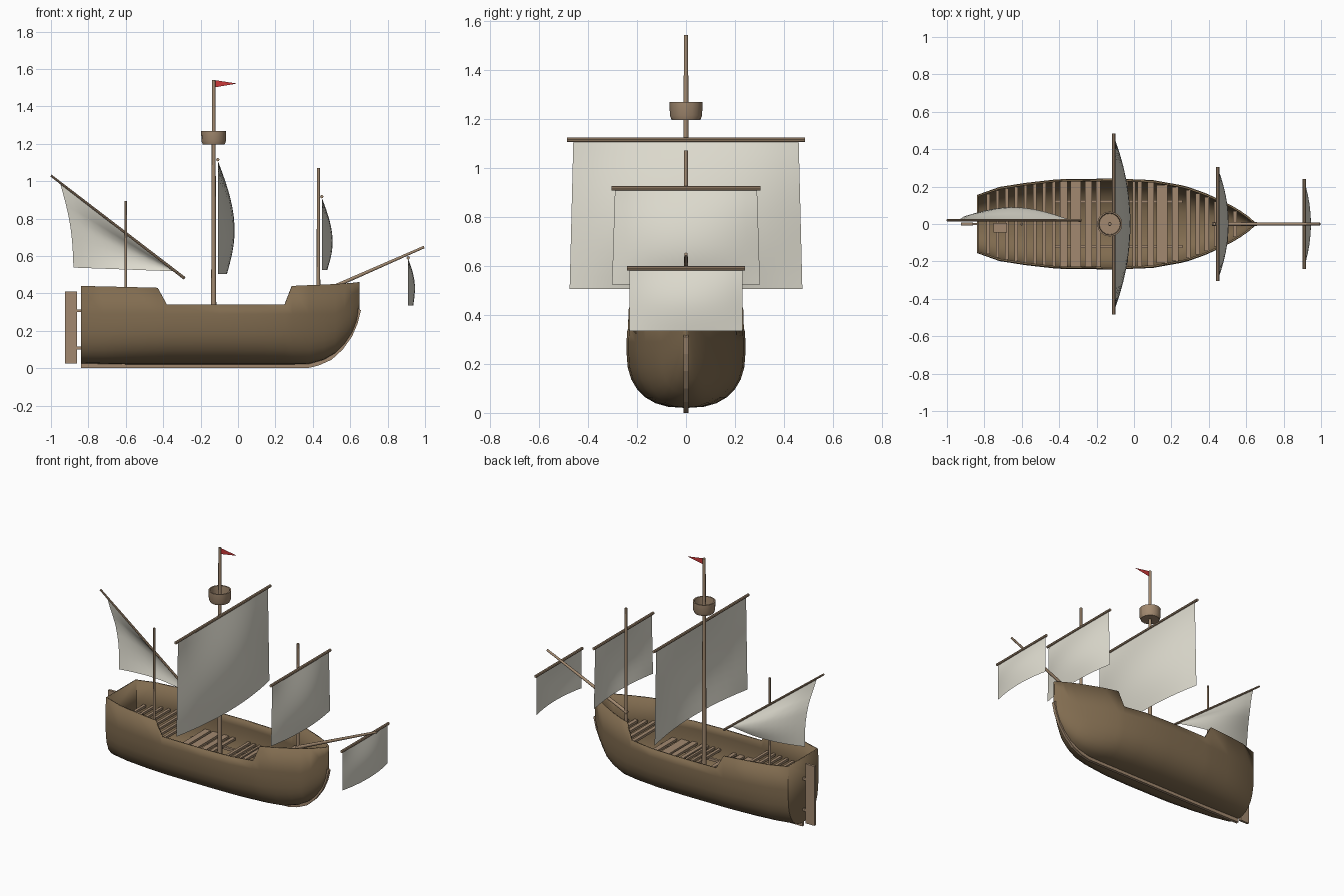
import bpy, bmesh, math
from mathutils import Vector

cube = bpy.data.objects.get("Cube")
if cube:
    bpy.data.objects.remove(cube, do_unlink=True)


def material(name, rgb):
    m = bpy.data.materials.new(name)
    m.use_nodes = True
    m.diffuse_color = (*rgb, 1)
    bsdf = next(n for n in m.node_tree.nodes if n.type == 'BSDF_PRINCIPLED')
    bsdf.inputs["Base Color"].default_value = (*rgb, 1)
    bsdf.inputs["Roughness"].default_value = 0.8
    return m


HULL = material("dark hull wood", (0.22, 0.15, 0.08))
WOOD = material("light wood", (0.36, 0.25, 0.16))
SAIL = material("sail canvas", (0.74, 0.72, 0.63))
RED = material("red flag", (0.6, 0.04, 0.04))


def build(name, verts, faces, mat, smooth=None):
    me = bpy.data.meshes.new(name)
    me.from_pydata(verts, [], faces)
    me.materials.append(mat)
    ob = bpy.data.objects.new(name, me)
    bpy.context.collection.objects.link(ob)
    if smooth:
        bpy.ops.object.select_all(action='DESELECT')
        ob.select_set(True)
        bpy.context.view_layer.objects.active = ob
        bpy.ops.object.shade_smooth_by_angle(angle=math.radians(smooth))
    return ob


def box(name, lo, hi, mat):
    verts = [(x, y, z) for x in (lo[0], hi[0]) for y in (lo[1], hi[1]) for z in (lo[2], hi[2])]
    faces = [(0, 1, 3, 2), (4, 6, 7, 5), (0, 4, 5, 1), (2, 3, 7, 6), (0, 2, 6, 4), (1, 5, 7, 3)]
    return build(name, verts, faces, mat)


def spar(name, a, b, r1, r2, sides=10):
    """Tapered round pole from a to b."""
    a, b = Vector(a), Vector(b)
    q = (b - a).to_track_quat('Z', 'Y')
    verts = []
    for p, r in ((a, r1), (b, r2)):
        for i in range(sides):
            t = math.tau * i / sides
            verts.append(p + q @ Vector((r * math.cos(t), r * math.sin(t), 0)))
    faces = [(i, (i + 1) % sides, sides + (i + 1) % sides, sides + i) for i in range(sides)]
    faces += [tuple(range(sides))[::-1], tuple(range(sides, 2 * sides))]
    return build(name, verts, faces, WOOD, 40)


def grid(name, func, nu, nv, mat, smooth=60):
    verts = [func(i / nu, j / nv) for j in range(nv + 1) for i in range(nu + 1)]
    w = nu + 1
    faces = [(j * w + i, j * w + i + 1, (j + 1) * w + i + 1, (j + 1) * w + i)
             for j in range(nv) for i in range(nu)]
    return build(name, verts, faces, mat, smooth)


# Hull stations: x, half width, bottom height, rail height
stations = [
    (-.84, .155, .025, .44), (-.72, .198, .022, .437), (-.58, .22, .02, .434), (-.43, .237, .02, .43),
    (-.38, .24, .02, .34), (-.1, .243, .02, .34), (.1, .235, .02, .34), (.25, .208, .02, .34),
    (.29, .198, .02, .44), (.38, .166, .022, .444), (.46, .13, .045, .447), (.52, .1, .08, .45),
    (.57, .07, .13, .453), (.61, .042, .19, .456), (.635, .02, .25, .458), (.65, .005, .32, .46)]


def half_width(x):
    for a, b in zip(stations, stations[1:]):
        if a[0] <= x <= b[0]:
            t = (x - a[0]) / (b[0] - a[0])
            return a[1] + t * (b[1] - a[1])
    return 0


def half_section(w, zb, rail):
    """Round bilge, then a nearly upright side."""
    mid = zb + (.25 - zb if zb < .1 else (rail - zb) * .55)
    pts = [(0, zb)]
    for k in range(1, 8):
        a = math.pi / 2 * k / 7
        pts.append((w * math.sin(a) ** .8, zb + (mid - zb) * (1 - math.cos(a) ** .85)))
    pts += [(w, (mid + .33) / 2 if mid < .33 else (mid + rail) / 2), (w * .985, rail)]
    return pts


verts, faces = [], []
for x, w, zb, rail in stations:
    pts = half_section(w, zb, rail)
    verts += [(x, -y, z) for y, z in reversed(pts)] + [(x, y, z) for y, z in pts[1:]]
n = len(verts) // len(stations)
for s in range(len(stations) - 1):
    for i in range(n - 1):
        k = s * n + i
        faces.append((k, k + n, k + n + 1, k + 1))
faces.append(tuple(range(n)))                                  # flat transom
faces.append(tuple((len(stations) - 1) * n + i for i in range(n))[::-1])
hull = build("hull", verts, faces, HULL)
bm = bmesh.new()
bm.from_mesh(hull.data)
bmesh.ops.recalc_face_normals(bm, faces=bm.faces)
low = min(bm.faces, key=lambda f: f.calc_center_median().z)
if low.normal.z > 0:
    bmesh.ops.reverse_faces(bm, faces=bm.faces)
bm.to_mesh(hull.data)
bm.free()
bpy.context.view_layer.objects.active = hull
hull.select_set(True)
bpy.ops.object.shade_smooth_by_angle(angle=math.radians(40))
shell = hull.modifiers.new("planking thickness", 'SOLIDIFY')
shell.thickness = .01
shell.offset = -1

# Keel and curved stem
path = [(-.84, .0), (.37, .0), (.43, .014), (.5, .045), (.56, .1), (.61, .17), (.64, .24), (.657, .31)]
inner = [(-.84, .025), (.36, .025), (.42, .04), (.48, .07), (.54, .12), (.59, .19), (.62, .25), (.64, .32)]
m = len(path)
verts = [(x, y, z) for y in (-.01, .01) for x, z in path + inner]
faces = []
for i in range(m - 1):
    a, b, c, d = i, i + 1, m + i + 1, m + i
    o = 2 * m
    faces += [(a, b, c, d), (d + o, c + o, b + o, a + o), (a, a + o, b + o, b), (d, c, c + o, d + o)]
faces += [(0, m, 3 * m, 2 * m), (m - 1, 3 * m - 1, 4 * m - 1, 2 * m - 1)]
build("keel", verts, faces, WOOD)

# Rudder with hinge straps
box("rudder", (-.925, -.008, .025), (-.86, .008, .41), WOOD)
for z in (.1, .3):
    box("rudder_hinge", (-.87, -.006, z), (-.835, .006, z + .015), WOOD)

# Deck beams: narrow ones aft and forward, wider boards in the waist
beams = [(-.78 + .05 * i, .018, .29) for i in range(8)]
beams += [(-.375, .04, .21), (-.312, .055, .21), (-.243, .036, .21), (-.19, .024, .21), (-.08, .018, .21),
          (-.04, .018, .21), (0, .015, .21), (.03, .025, .21), (.09, .035, .21), (.15, .058, .21), (.22, .035, .21)]
beams += [(.29 + .05 * i, .024, .3) for i in range(6)]
for x, w, z in beams:
    y = half_width(x + w / 2 if x > 0 else x - w / 2) - .012
    box("deck_beam", (x - w / 2, -y, z - .015), (x + w / 2, y, z), WOOD)
for y in (-.12, .12):
    box("deck_girder", (-.42, y - .008, .18), (.26, y + .008, .196), WOOD)
box("deck_chest", (-.75, -.045, .28), (-.68, .005, .32), WOOD)

# Masts and bowsprit
spar("main_mast", (-.13, 0, .03), (-.13, 0, 1.542), .015, .009)
spar("fore_mast", (.43, 0, .05), (.43, 0, 1.07), .011, .008)
spar("mizzen_mast", (-.6, 0, .03), (-.6, 0, .895), .008, .006)
spar("bowsprit", (.42, 0, .395), (.995, 0, .648), .011, .007)

# Crow's nest: an open tub
tub = [(0, 1.195), (.058, 1.195), (.066, 1.215), (.067, 1.268), (.059, 1.268), (.056, 1.21), (0, 1.21)]


def tub_point(u, v):
    r, z = tub[round(v * (len(tub) - 1))]
    a = math.tau * u
    return (-.13 + r * math.cos(a), r * math.sin(a), z)


grid("crows_nest", tub_point, 16, len(tub) - 1, WOOD, 35)


# Square sails: bulge forward between straight side edges
def square_sail(name, x, top, bottom, half_top, half_bottom, bulge, foot, yard):
    def point(u, v):
        s = 2 * u - 1
        belly = math.sin(math.pi * v / 1.24) if v < .62 else foot + (1 - foot) * math.cos((v - .62) / .38 * math.pi / 2)
        half = half_top + (half_bottom - half_top) * v
        return (x + bulge * (1 - s * s) * belly, -s * half, top + (bottom - top) * v)
    ob = grid(name + "_sail", point, 12, 12, SAIL)
    ob.data.flip_normals()
    spar(name + "_yard", (x, -yard, top + .005), (x, yard, top + .005), .009, .009, 8)


square_sail("main", -.108, 1.11, .505, .46, .475, .09, .55, .485)
square_sail("fore", .448, .912, .525, .29, .302, .058, .5, .305)
square_sail("sprit", .91, .585, .335, .23, .23, .036, .75, .24)

# Slanted yard and three-cornered sail at the stern
spar("lateen_yard", (-1, .02, 1.03), (-.285, .02, .48), .006, .008, 8)
peak, tack, clew = Vector((-.95, .02, .985)), Vector((-.335, .02, .518)), Vector((-.88, .02, .538))


def lateen_point(u, v):
    head = peak.lerp(tack, u)
    foot = clew.lerp(tack, u)
    p = head.lerp(foot, v)
    p.y += .07 * math.sin(math.pi * (.12 + .88 * u)) * (.25 + .75 * math.sin(math.pi * v * .75))  * min(1, v * 3)
    p.x += .018 * math.sin(math.pi * v) * (1 - u)
    return p


grid("lateen_sail", lateen_point, 12, 8, SAIL)

# Pennant
build("flag", [(-.122, 0, 1.54), (-.122, 0, 1.502), (-.005, 0, 1.522)], [(0, 1, 2)], RED)
